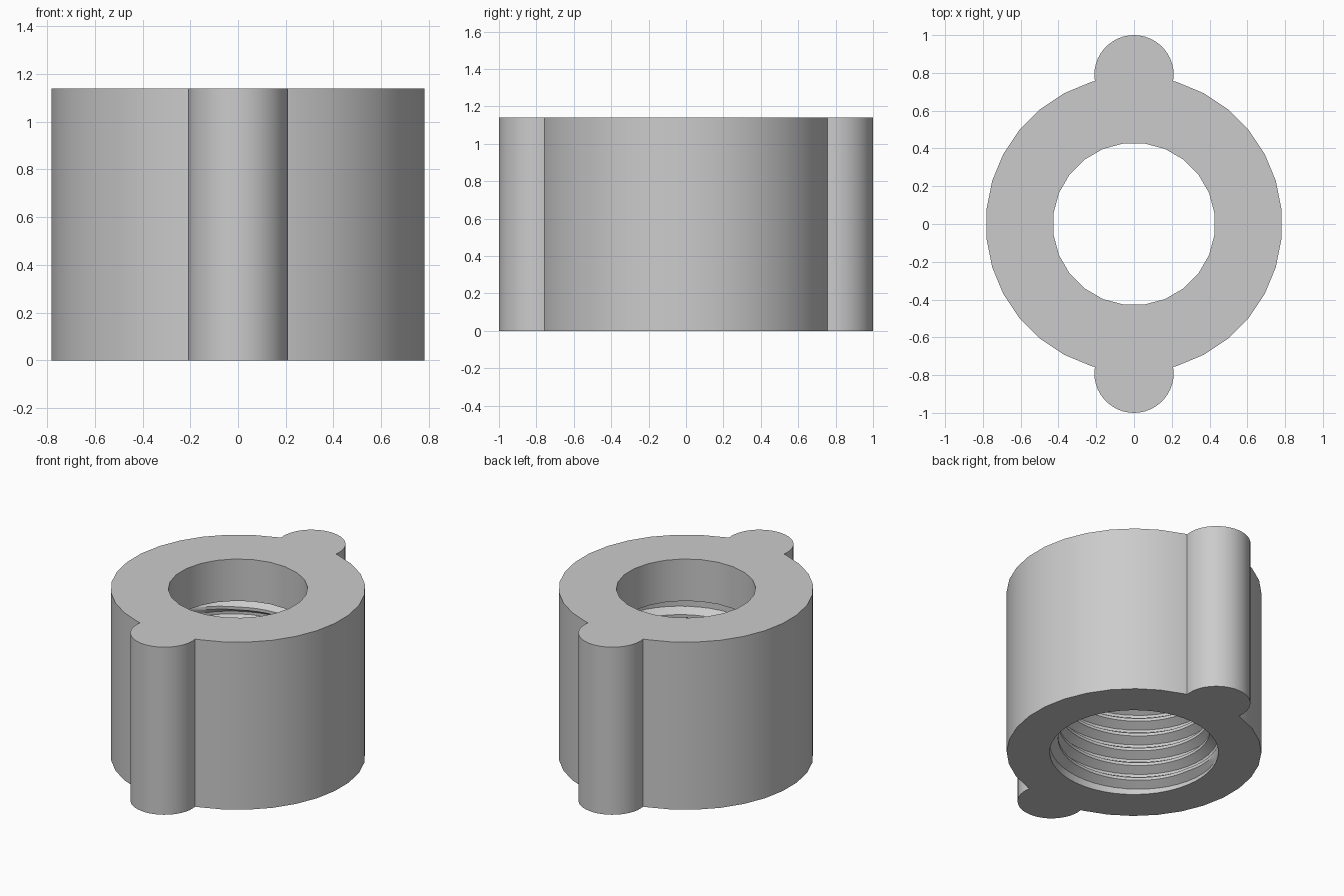
import bpy, bmesh
from math import sin, cos, pi, radians, atan2, hypot

cube = bpy.data.objects.get("Cube")
if cube:
    bpy.data.objects.remove(cube, do_unlink=True)

HEIGHT = 1.14
BODY_R, LOBE_R, LOBE_Y = 0.785, 0.21, 0.79
BORE_R, THREAD_R, CREST_R = 0.43, 0.52, 0.468
LEDGE_Z, PITCH = 0.855, 0.105

grey = bpy.data.materials.new("plain grey")
grey.use_nodes = True
grey.diffuse_color = (0.6, 0.6, 0.6, 1)
grey.node_tree.nodes["Principled BSDF"].inputs["Base Color"].default_value = (0.6, 0.6, 0.6, 1)


def finish(bm, name, angle):
    bmesh.ops.recalc_face_normals(bm, faces=bm.faces)
    mesh = bpy.data.meshes.new(name)
    bm.to_mesh(mesh)
    bm.free()
    mesh.materials.append(grey)
    ob = bpy.data.objects.new(name, mesh)
    bpy.context.collection.objects.link(ob)
    bpy.ops.object.select_all(action='DESELECT')
    ob.select_set(True)
    bpy.context.view_layer.objects.active = ob
    bpy.ops.object.shade_smooth_by_angle(angle=radians(angle))


def circle(r, n):
    return [(r * cos((i + 0.5) * 2 * pi / n), r * sin((i + 0.5) * 2 * pi / n)) for i in range(n)]


def outline():
    # Half the rim, from one lobe to the other, then the same turned half a circle
    half = [p for p in circle(BODY_R, 32) if p[0] > LOBE_R]
    corner = (0.207, 0.757)
    half = [(corner[0], -corner[1])] + sorted(half, key=lambda p: p[1]) + [corner]
    start = atan2(corner[1] - LOBE_Y, corner[0])
    n = 24
    for i in range(1, n):
        a = start + (pi - 2 * start) * i / n
        half.append((LOBE_R * cos(a), LOBE_Y + LOBE_R * sin(a)))
    return half + [(-x, -y) for x, y in half]


def add_ring(bm, points, z):
    return [bm.verts.new((x, y, z)) for x, y in points]


def wall(bm, low, high):
    n = len(low)
    for i in range(n):
        j = (i + 1) % n
        bm.faces.new((low[i], low[j], high[j], high[i]))


def cap(bm, *rings):
    # Fill the flat area between two concentric loops
    edges = []
    for ring in rings:
        for a, b in zip(ring, ring[1:] + ring[:1]):
            edges.append(bm.edges.get((a, b)) or bm.edges.new((a, b)))
    bmesh.ops.triangle_fill(bm, use_beauty=True, edges=edges)


# Nut body: lobed rim, stepped bore
bm = bmesh.new()
rim = outline()
rim_low, rim_high = add_ring(bm, rim, 0), add_ring(bm, rim, HEIGHT)
wide_low = add_ring(bm, circle(THREAD_R, 48), 0)
wide_high = add_ring(bm, circle(THREAD_R, 48), LEDGE_Z)
bore_low = add_ring(bm, circle(BORE_R, 24), LEDGE_Z)
bore_high = add_ring(bm, circle(BORE_R, 24), HEIGHT)
wall(bm, rim_low, rim_high)
wall(bm, wide_low, wide_high)
wall(bm, bore_low, bore_high)
cap(bm, rim_low, wide_low)
cap(bm, wide_high, bore_low)
cap(bm, rim_high, bore_high)
finish(bm, "nut_body", 30)

# Internal thread: a ridge swept up a helix, fading out at both ends
bm = bmesh.new()
STEPS = 48
z_start, z_end = 0.055, 0.8
total = int((z_end - z_start) / PITCH * STEPS)
previous = None
for i in range(total + 1):
    a = radians(140) + 2 * pi * i / STEPS
    z = z_start + PITCH * i / STEPS
    fade = min(1, i / 6, (total - i) / 6)
    root, crest = THREAD_R + 0.004, THREAD_R + 0.003 - (THREAD_R + 0.003 - CREST_R) * fade
    profile = [(root, -0.046), (crest, -0.01), (crest, 0.01), (root, 0.046)]
    row = [bm.verts.new((r * cos(a), r * sin(a), z + dz)) for r, dz in profile]
    if previous:
        wall(bm, previous, row)
    else:
        bm.faces.new(row)
    previous = row
bm.faces.new(previous)
finish(bm, "inner_thread", 30)
